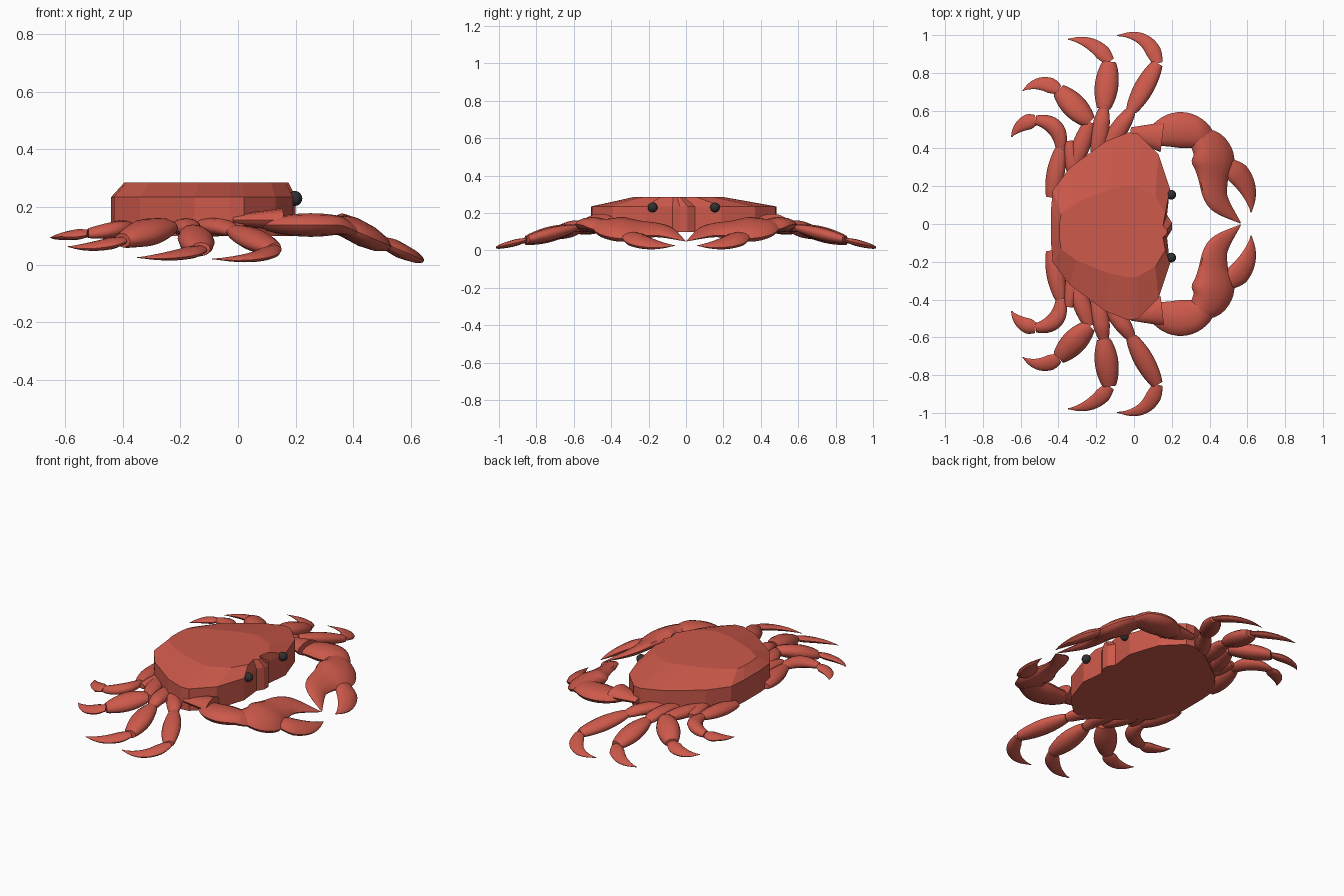
import bpy, bmesh, math
from mathutils import Vector

if "Cube" in bpy.data.objects:
    bpy.data.objects.remove(bpy.data.objects["Cube"])


def material(name, rgb):
    m = bpy.data.materials.new(name)
    m.diffuse_color = (*rgb, 1)
    m.use_nodes = True
    m.node_tree.nodes["Principled BSDF"].inputs["Base Color"].default_value = m.diffuse_color
    return m


RED = material("shell_red", (0.61, 0.10, 0.07))
BLACK = material("eye_black", (0.03, 0.03, 0.03))


def finish(name, bm, mat, angle):
    bmesh.ops.recalc_face_normals(bm, faces=bm.faces)
    me = bpy.data.meshes.new(name)
    bm.to_mesh(me)
    bm.free()
    me.materials.append(mat)
    ob = bpy.data.objects.new(name, me)
    bpy.context.collection.objects.link(ob)
    if angle:
        for p in me.polygons:
            p.use_smooth = True
        me.set_sharp_from_angle(angle=math.radians(angle))


def skin(bm, rings):
    # join rings of equal length into a closed body
    rows = [[bm.verts.new(p) for p in r] for r in rings]
    n = len(rows[0])
    for a, b in zip(rows, rows[1:]):
        for i in range(n):
            j = (i + 1) % n
            bm.faces.new((a[i], a[j], b[j], b[i]))
    bm.faces.new(rows[0])
    bm.faces.new(rows[-1])


# Limbs slope down to the ground away from the body
def claw_height(x, y):
    return 0.138 - 0.43 * max(0, x - 0.36)


def leg_height(x, y):
    return 0.13 - 0.245 * max(0, y - 0.55) - 0.12 * max(0, -x - 0.35)


# Width along a limb segment, t from 0 to 1
def barrel(t):
    return 0.55 + 0.45 * math.sin(math.pi * t) ** 0.8


def cone(t):
    return 0.4 + 0.6 * t


def talon(t):
    return min(1, 0.65 + 1.8 * t) * (1 - t ** 2.2)


def bowed(start, end, width, bow, shape, steps=14):
    # centre line from start to end, bulging sideways by bow; z carries the width
    a, b = Vector(start), Vector(end)
    d = (b - a).normalized()
    side = Vector((-d.y, d.x))
    out = []
    for i in range(steps + 1):
        t = i / steps
        p = a.lerp(b, t) + side * bow * 4 * t * (1 - t)
        out.append(Vector((p.x, p.y, width * shape(t))))
    return out


def spline(pts, sub=4):
    # Catmull-Rom through (x, y, width) points
    v = [Vector(p) for p in pts]
    v = [2 * v[0] - v[1]] + v + [2 * v[-1] - v[-2]]
    out = []
    for a, b, c, d in zip(v, v[1:], v[2:], v[3:]):
        for k in range(sub):
            t = k / sub
            out.append((2 * b + (c - a) * t + (2 * a - 5 * b + 4 * c - d) * t ** 2
                        + (3 * b - a - 3 * c + d) * t ** 3) / 2)
    return out + [v[-2]]


def limb(name, path, height, ratio, dz=0.0, sides=12):
    # oval section swept along the path, built on both sides
    for side, label in ((1, "left"), (-1, "right")):
        rings = []
        for i, p in enumerate(path):
            d = (path[min(i + 1, len(path) - 1)] - path[max(i - 1, 0)]).to_2d().normalized()
            w = max(p.z, 0.005) / 2
            ring = []
            for k in range(sides):
                a = 2 * math.pi * k / sides
                x = p.x - d.y * w * math.cos(a)
                y = p.y + d.x * w * math.cos(a)
                z = height(x, y) + dz + w * ratio * math.sin(a)
                ring.append((x, y * side, max(z, 0)))
            rings.append(ring)
        bm = bmesh.new()
        skin(bm, rings)
        finish(f"{name}_{label}", bm, RED, 50)


# Carapace: faceted outline, vertical wall, then a slope to the flat top
half = [(0.20, 0.02), (0.175, 0.06), (0.19, 0.2), (0.13, 0.38), (0.02, 0.49),
        (-0.03, 0.497), (-0.15, 0.45), (-0.34, 0.31), (-0.43, 0.19), (-0.44, 0.08)]
outline = half + [(x, -y) for x, y in reversed(half)]
bm = bmesh.new()
skin(bm, [[(x, y - 0.012, z) for x, y in outline] for z in (0.10, 0.235)]
     + [[(0.89 * x - 0.003, 0.49 * y - 0.04, 0.285) for x, y in outline]])
finish("carapace", bm, RED, 0)

# Eyes
for label, y in (("left", 0.155), ("right", -0.178)):
    bm = bmesh.new()
    bmesh.ops.create_uvsphere(bm, u_segments=16, v_segments=10, radius=0.026)
    bmesh.ops.translate(bm, verts=bm.verts, vec=(0.197, y, 0.23))
    finish(f"eye_{label}", bm, BLACK, 60)

# Claw arms: shoulder, upper arm, palm with fixed finger, moving finger
limb("claw_shoulder", bowed((-0.02, 0.48), (0.15, 0.46), 0.16, 0, cone), claw_height, 0.5, 0.018)
limb("claw_upper_arm", bowed((0.11, 0.46), (0.39, 0.445), 0.19, 0.045, barrel), claw_height, 0.43)
palm = [(0.34, 0.46, 0.12), (0.395, 0.405, 0.2), (0.42, 0.33, 0.225), (0.42, 0.24, 0.16),
        (0.43, 0.155, 0.13), (0.465, 0.095, 0.1), (0.565, 0.004, 0.005)]
limb("claw_palm", spline(palm), claw_height, 0.42)
limb("claw_finger", bowed((0.50, 0.31), (0.62, 0.06), 0.125, 0.038, talon), claw_height, 0.5)

# Walking legs, front to back: hip, knee, ankle, tip, shin width, shin bow, foot bow
legs = [
    ((-0.16, 0.38), (-0.015, 0.60), (0.125, 0.85), (-0.09, 0.997), 0.105, 0, -0.06),
    ((-0.20, 0.36), (-0.16, 0.61), (-0.13, 0.86), (-0.35, 0.978), 0.125, 0, -0.035),
    ((-0.32, 0.30), (-0.235, 0.54), (-0.40, 0.71), (-0.59, 0.705), 0.13, 0, -0.035),
    ((-0.44, 0.14), (-0.39, 0.40), (-0.52, 0.55), (-0.65, 0.46), 0.088, -0.05, -0.02),
]
for n, (hip, knee, ankle, tip, width, shin_bow, foot_bow) in enumerate(legs, 1):
    limb(f"leg_{n}_thigh", bowed(hip, knee, 0.095, 0, barrel), leg_height, 0.68)
    limb(f"leg_{n}_shin", bowed(knee, ankle, width, shin_bow, barrel), leg_height, 0.68)
    limb(f"leg_{n}_foot", bowed(ankle, tip, 0.085, foot_bow, talon), leg_height, 0.45)

# Hip stub filling the gap between the rear legs at the shell edge
limb("rear_hip", bowed((-0.31, 0.22), (-0.345, 0.44), 0.08, 0, barrel), leg_height, 0.7)
